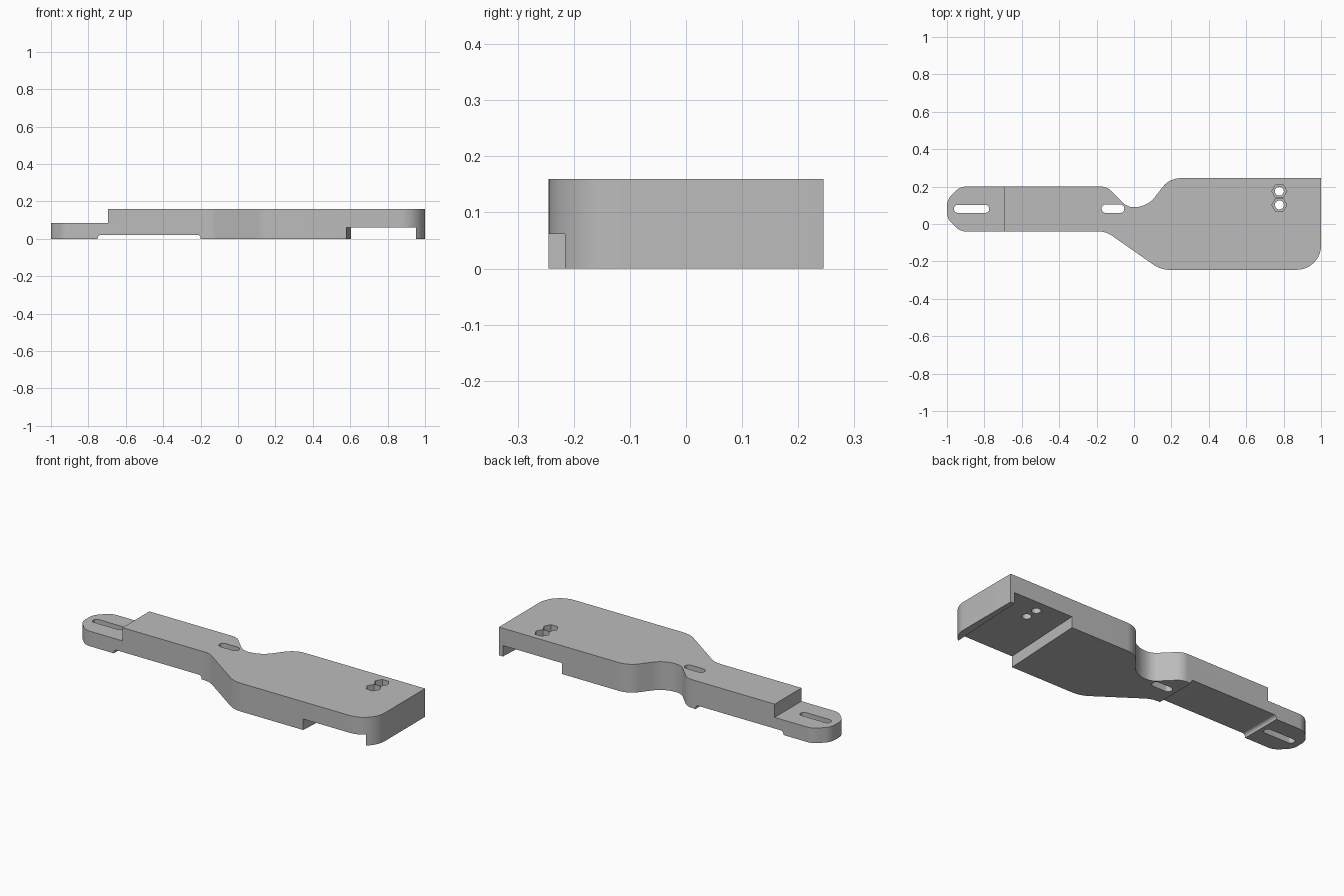
import bpy
import bmesh
import math
from mathutils import Vector

cube = bpy.data.objects.get("Cube")
if cube:
    bpy.data.objects.remove(cube)

grey = bpy.data.materials.new("plain grey")
grey.use_nodes = True
grey.diffuse_color = (0.5, 0.5, 0.5, 1)
grey.node_tree.nodes["Principled BSDF"].inputs["Base Color"].default_value = (0.5, 0.5, 0.5, 1)


def rounded(corners, steps=10):
    """Turn (x, y, radius) corners into an outline with arc fillets."""
    out = []
    n = len(corners)
    for i, (x, y, r) in enumerate(corners):
        p = Vector((x, y))
        if r == 0:
            out.append(p)
            continue
        a = (Vector(corners[i - 1][:2]) - p).normalized()
        b = (Vector(corners[(i + 1) % n][:2]) - p).normalized()
        half = a.angle(b) / 2
        centre = p + (a + b).normalized() * (r / math.sin(half))
        start = p + a * (r / math.tan(half)) - centre
        sweep = start.angle_signed(p + b * (r / math.tan(half)) - centre)
        for k in range(steps + 1):
            t = -sweep * k / steps
            c, s = math.cos(t), math.sin(t)
            out.append(centre + Vector((c * start.x - s * start.y, s * start.x + c * start.y)))
    return out


def prism(name, outline, low, high, axis="z"):
    """Extrude an outline along z, or an x-z outline along y."""
    place = (lambda p, h: (p[0], p[1], h)) if axis == "z" else (lambda p, h: (p[0], h, p[1]))
    bm = bmesh.new()
    base = bm.faces.new([bm.verts.new(place(p, low)) for p in outline])
    grown = bmesh.ops.extrude_face_region(bm, geom=[base])["geom"]
    shift = Vector(place((0, 0), high - low))
    bmesh.ops.translate(bm, vec=shift, verts=[v for v in grown if isinstance(v, bmesh.types.BMVert)])
    bmesh.ops.recalc_face_normals(bm, faces=bm.faces)
    mesh = bpy.data.meshes.new(name)
    bm.to_mesh(mesh)
    bm.free()
    mesh.materials.append(grey)
    obj = bpy.data.objects.new(name, mesh)
    bpy.context.collection.objects.link(obj)
    return obj


def box(x0, x1, y0, y1, r=0):
    return rounded([(x0, y0, r), (x1, y0, r), (x1, y1, r), (x0, y1, r)])


def ring(x, y, r, sides):
    return [(x + r * math.cos(math.tau * k / sides), y + r * math.sin(math.tau * k / sides))
            for k in range(sides)]


# Plate outline: narrow arm, waisted neck, wide head
plate = prism("bracket_plate", rounded([
    (-1, 0.03, 0.08), (-0.93, -0.04, 0.08),
    (-0.15, -0.04, 0.12), (0.143, -0.245, 0.15),
    (1, -0.245, 0.13), (1, 0.245, 0),
    (0.19, 0.245, 0.12), (0.07, 0.09, 0.14),
    (-0.035, 0.09, 0.08), (-0.145, 0.2, 0.08),
    (-0.93, 0.2, 0.08), (-1, 0.13, 0.08)]), 0, 0.16)

# Lowered tip, shallow underside relief and skewed channel under the head
cutters = [
    prism("tip_step_cutter", box(-1.2, -0.695, -0.5, 0.5), 0.085, 0.3),
    prism("relief_cutter", rounded([(-0.75, -0.1, 0), (-0.2, -0.1, 0),
                                    (-0.2, 0.022, 0.018), (-0.75, 0.022, 0.018)]), -0.5, 0.5, "y"),
    prism("channel_cutter", [(0.567, -0.5), (0.937, -0.5), (0.988, 0.5), (0.618, 0.5)], -0.1, 0.062),
    prism("tip_slot_cutter", box(-0.962, -0.775, 0.06, 0.102, 0.018), -0.1, 0.3),
    prism("neck_slot_cutter", box(-0.173, -0.052, 0.059, 0.105, 0.0225), -0.1, 0.3),
]
# Bolt holes with hexagonal nut recesses
for y in (0.102, 0.175):
    cutters.append(prism("bolt_hole_cutter", ring(0.777, y, 0.024, 24), -0.1, 0.3))
    cutters.append(prism("nut_recess_cutter", ring(0.777, y, 0.04, 6), 0.115, 0.3))

bpy.ops.object.select_all(action="DESELECT")
bpy.context.view_layer.objects.active = plate
plate.select_set(True)
for cutter in cutters:
    cut = plate.modifiers.new(cutter.name, "BOOLEAN")
    cut.operation = "DIFFERENCE"
    cut.solver = "EXACT"
    cut.object = cutter
    bpy.ops.object.modifier_apply(modifier=cut.name)
    bpy.data.objects.remove(cutter)

bpy.ops.object.shade_smooth_by_angle(angle=math.radians(25))
